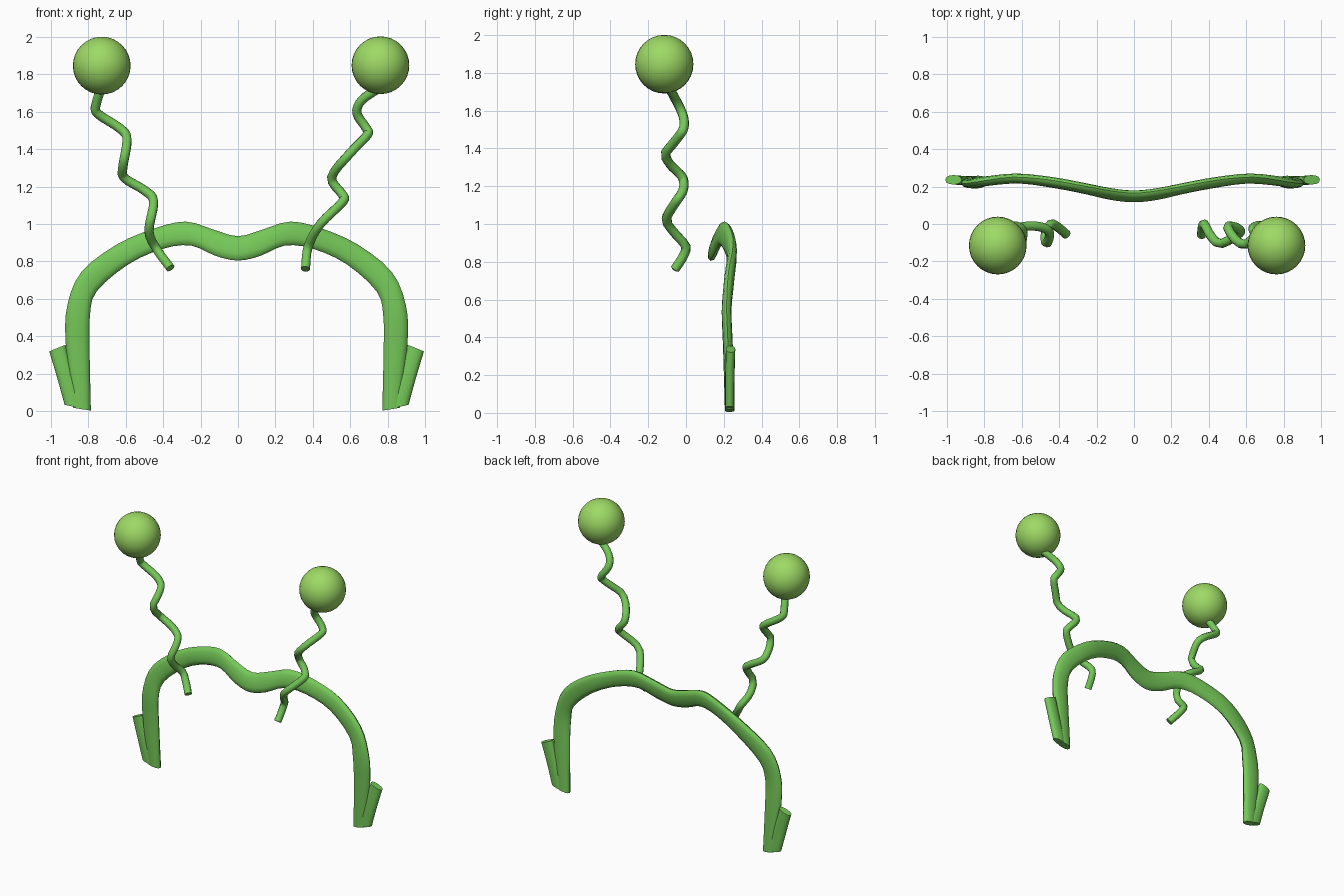
import bpy, bmesh, math
from mathutils import Vector

if "Cube" in bpy.data.objects:
    bpy.data.objects.remove(bpy.data.objects["Cube"])


def material(name, color):
    m = bpy.data.materials.new(name)
    m.diffuse_color = (*color, 1)
    m.use_nodes = True
    m.node_tree.nodes["Principled BSDF"].inputs["Base Color"].default_value = m.diffuse_color
    return m


GREEN = material("leaf green", (0.18, 0.58, 0.10))
LIME = material("lime green", (0.34, 0.70, 0.13))


def finish(name, bm, mat, angle=50):
    bmesh.ops.recalc_face_normals(bm, faces=bm.faces)
    me = bpy.data.meshes.new(name)
    bm.to_mesh(me)
    bm.free()
    me.materials.append(mat)
    ob = bpy.data.objects.new(name, me)
    bpy.context.collection.objects.link(ob)
    bpy.ops.object.select_all(action='DESELECT')
    bpy.context.view_layer.objects.active = ob
    ob.select_set(True)
    bpy.ops.object.shade_smooth_by_angle(angle=math.radians(angle))
    return ob


def smooth_path(pts, steps):
    """Catmull-Rom interpolation of points of any dimension."""
    pts = [Vector(p) for p in pts]
    p = [pts[0] * 2 - pts[1]] + pts + [pts[-1] * 2 - pts[-2]]
    out = []
    for i in range(1, len(p) - 2):
        a, b, c, d = p[i - 1:i + 3]
        for k in range(steps):
            t = k / steps
            out.append(0.5 * (2 * b + (c - a) * t + (2 * a - 5 * b + 4 * c - d) * t * t
                              + (3 * b - a - 3 * c + d) * t ** 3))
    return out + [pts[-1]]


def loft(name, rings, mat):
    bm = bmesh.new()
    loops = [[bm.verts.new(v) for v in ring] for ring in rings]
    n = len(loops[0])
    for a, b in zip(loops, loops[1:]):
        for i in range(n):
            j = (i + 1) % n
            bm.faces.new((a[i], a[j], b[j], b[i]))
    bm.faces.new(loops[0])
    bm.faces.new(loops[-1])
    return finish(name, bm, mat)


def strap(name, edges, half_thick, steps=3):
    """Flattened band between an outer edge and an inner edge."""
    outer = smooth_path([e[0] for e in edges], steps)
    inner = smooth_path([e[1] for e in edges], steps)
    rings = []
    for k, (o, i) in enumerate(zip(outer, inner)):
        mid, half = (o + i) / 2, (o - i) / 2
        a, b = max(k - 1, 0), min(k + 1, len(outer) - 1)
        along = (outer[b] + inner[b]) - (outer[a] + inner[a])
        side = half.cross(along).normalized() * half_thick
        ring = []
        for s in range(12):
            c, d = math.cos(s * math.tau / 12), math.sin(s * math.tau / 12)
            ring.append(mid + half * c + side * math.copysign(abs(d) ** 0.75, d))
        rings.append(ring)
    return loft(name, rings, GREEN)


def tube(name, path, radius):
    n = Vector((0, 1, 0))
    rings = []
    for k, p in enumerate(path):
        t = (path[min(k + 1, len(path) - 1)] - path[max(k - 1, 0)]).normalized()
        n = (n - t * n.dot(t)).normalized()
        b = t.cross(n)
        rings.append([p + (n * math.cos(s * math.tau / 10) + b * math.sin(s * math.tau / 10)) * radius
                      for s in range(10)])
    return loft(name, rings, GREEN)


# Headband: outer and inner edge stations of the right half
half_band = [
    ((0, 0.165, 0.935), (0, 0.13, 0.805)),
    ((0.13, 0.178, 0.97), (0.12, 0.142, 0.83)),
    ((0.28, 0.205, 1.013), (0.25, 0.175, 0.885)),
    ((0.45, 0.235, 0.975), (0.40, 0.205, 0.868)),
    ((0.64, 0.25, 0.89), (0.58, 0.235, 0.785)),
    ((0.82, 0.225, 0.745), (0.74, 0.23, 0.64)),
    ((0.895, 0.215, 0.57), (0.775, 0.215, 0.51)),
    ((0.905, 0.222, 0.37), (0.777, 0.222, 0.33)),
    ((0.865, 0.232, 0.02), (0.77, 0.232, 0.005)),
]


def left(p):
    shift = 0.015 * min(1, max(0, (abs(p[0]) - 0.5) / 0.25))
    return (-p[0] - shift, p[1], p[2])


band = [(left(o), left(i)) for o, i in reversed(half_band[1:])] + half_band
strap("headband", band, 0.026)

# Folded-back end clips
clip = [((0.91, 0.232, 0.035), (0.80, 0.232, 0.012)),
        ((0.95, 0.232, 0.18), (0.855, 0.232, 0.18)),
        ((0.992, 0.236, 0.32), (0.905, 0.236, 0.355))]
strap("right_clip", clip, 0.025)
strap("left_clip", [(left(o), left(i)) for o, i in clip], 0.025)

# Springy stalks: shared depth by height, separate front outlines
depth = smooth_path([(0.76, -0.06), (0.82, -0.02), (0.88, 0.0), (0.94, -0.05), (1.02, -0.105),
                     (1.10, -0.065), (1.18, -0.015), (1.25, -0.02), (1.31, -0.08), (1.37, -0.11),
                     (1.43, -0.065), (1.50, -0.015), (1.56, -0.012), (1.63, -0.04), (1.76, -0.11)], 6)


def depth_at(z):
    for a, b in zip(depth, depth[1:]):
        if z <= b[0]:
            return a[1] + (b[1] - a[1]) * (z - a[0]) / (b[0] - a[0])
    return depth[-1][1]


stalks = {
    "left": [(-0.36, 0.765), (-0.43, 0.86), (-0.475, 0.96), (-0.45, 1.12), (-0.50, 1.18),
             (-0.605, 1.245), (-0.615, 1.30), (-0.592, 1.45), (-0.63, 1.51), (-0.75, 1.59),
             (-0.757, 1.64), (-0.725, 1.74)],
    "right": [(0.36, 0.76), (0.375, 0.88), (0.44, 1.0), (0.56, 1.12), (0.555, 1.16), (0.50, 1.25),
              (0.60, 1.38), (0.69, 1.475), (0.685, 1.51), (0.635, 1.59), (0.66, 1.66), (0.76, 1.73)],
}
balls = {"left": (-0.727, -0.115, 1.845), "right": (0.76, -0.115, 1.847)}

for side, pts in stalks.items():
    path = [Vector((p[0], depth_at(p[1]), p[1])) for p in smooth_path(pts, 4)]
    tube(side + "_stalk", path, 0.025)
    # Ball on top of each stalk
    bm = bmesh.new()
    bmesh.ops.create_uvsphere(bm, u_segments=32, v_segments=16, radius=0.154)
    bmesh.ops.translate(bm, verts=bm.verts, vec=balls[side])
    finish(side + "_ball", bm, LIME)
